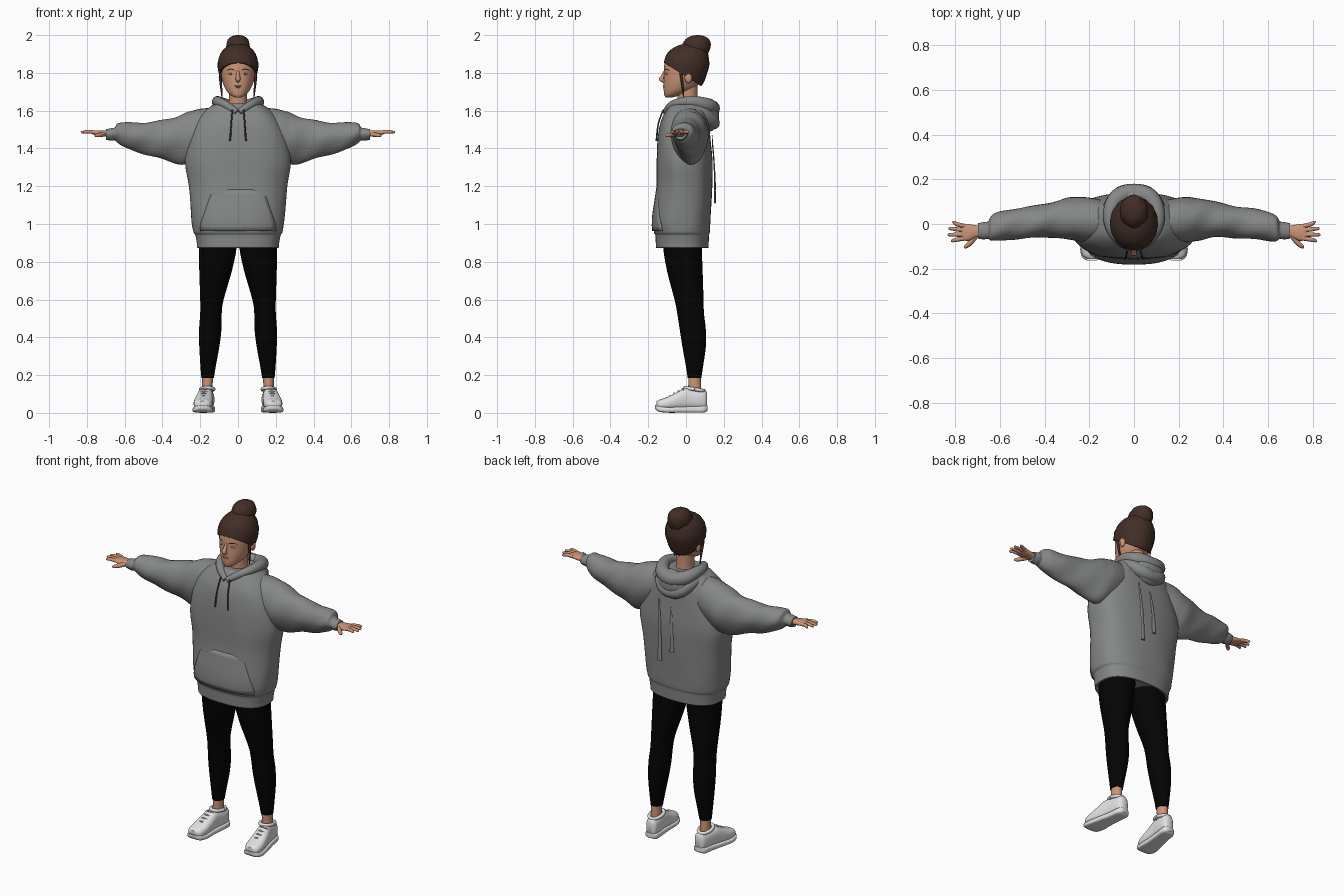
import bpy, bmesh, math
from mathutils import Vector


def material(name, *rgb):
    m = bpy.data.materials.new(name)
    m.diffuse_color = (*rgb, 1)
    return m


GREY = material("hoodie grey", .235, .245, .238)
SKIN = material("skin", .60, .30, .185)
HAIR = material("brown hair", .055, .027, .020)
BLACK = material("legging black", .0012, .0012, .0012)
WHITE = material("shoe white", .76, .76, .76)
LACE = material("lace grey", .42, .42, .42)
CORD = material("dark cord", .06, .06, .06)
LIPS = material("lip pink", .46, .19, .13)
EYE = material("eye white", .55, .48, .42)
IRIS = material("iris dark", .05, .035, .025)


def spline(rows, k):
    """Catmull-Rom interpolation of rows of numbers, k steps per span."""
    out = []
    for i in range(len(rows) - 1):
        a, b, c, d = rows[max(i - 1, 0)], rows[i], rows[i + 1], rows[min(i + 2, len(rows) - 1)]
        for j in range(k):
            t = j / k
            out.append([.5 * (2 * q + (r - p) * t + (2 * p - 5 * q + 4 * r - s) * t * t
                              + (3 * q - p - 3 * r + s) * t ** 3) for p, q, r, s in zip(a, b, c, d)])
    return out + [list(rows[-1])]


def finish(name, bm, mat, angle=50):
    bmesh.ops.recalc_face_normals(bm, faces=bm.faces)
    me = bpy.data.meshes.new(name)
    bm.to_mesh(me)
    bm.free()
    me.materials.append(mat)
    me.polygons.foreach_set("use_smooth", [True] * len(me.polygons))
    me.set_sharp_from_angle(angle=math.radians(angle))
    ob = bpy.data.objects.new(name, me)
    bpy.context.collection.objects.link(ob)
    return ob


def skin_rings(rings):
    bm = bmesh.new()
    vs = [[bm.verts.new(p) for p in r] for r in rings]
    n = len(vs[0])
    for a, b in zip(vs, vs[1:]):
        for i in range(n):
            bm.faces.new((a[i], a[(i + 1) % n], b[(i + 1) % n], b[i]))
    bm.faces.new(vs[0])
    bm.faces.new(vs[-1])
    return bm


def loft(rows, axis, n=32, k=4, power=2.0, ripple=None, taper=0.0):
    """Rows are (t, p, q, rp, rq): place on the axis, centre and radii across it."""
    rings = []
    for t, p, q, rp, rq in spline(rows, k):
        ring = []
        for i in range(n):
            a = 2 * math.pi * i / n
            c, s = math.cos(a), math.sin(a)
            f = 1 + (ripple(a, t) if ripple else 0)
            u = p + math.copysign(abs(c) ** (2 / power), c) * rp * f * (1 + taper * min(s, 0))
            v = q + math.copysign(abs(s) ** (2 / power), s) * rq * f
            ring.append({"x": (t, u, v), "y": (u, t, v), "z": (u, v, t)}[axis])
        rings.append(ring)
    return skin_rings(rings)


def tube(name, rows, mat, n=10, k=4, flat=1.0):
    """Round tube along points (x, y, z, radius)."""
    pts = spline(rows, k)
    rings = []
    for i, (x, y, z, r) in enumerate(pts):
        d = (Vector(pts[min(i + 1, len(pts) - 1)][:3]) - Vector(pts[max(i - 1, 0)][:3])).normalized()
        ref = Vector((0, 0, 1)) if abs(d.z) < .8 else Vector((0, 1, 0))
        u = d.cross(ref).normalized()
        v = u.cross(d)
        rings.append([Vector((x, y, z)) + r * (math.cos(2 * math.pi * j / n) * u
                      + flat * math.sin(2 * math.pi * j / n) * v) for j in range(n)])
    return finish(name, skin_rings(rings), mat)


def ball(name, c, r, mat, n=24):
    bm = bmesh.new()
    bmesh.ops.create_uvsphere(bm, u_segments=n, v_segments=n // 2, radius=1)
    for v in bm.verts:
        v.co = Vector(c) + Vector(v.co[i] * r[i] for i in range(3))
    return finish(name, bm, mat)


def arc(half):
    """Mirror half a path (starting at x = 0) into a full one."""
    return [(-x, y, z, r) for x, y, z, r in reversed(half[1:])] + half


# Hoodie body with hem band
TORSO = [(.90, 0, -.02, .17, .10), (.872, 0, -.02, .212, .135), (.90, 0, -.02, .218, .14),
         (.942, 0, -.02, .226, .142), (.958, 0, -.022, .236, .148), (1.03, 0, -.022, .247, .152),
         (1.20, 0, -.010, .260, .148), (1.33, 0, -.008, .280, .148), (1.45, 0, -.010, .262, .140),
         (1.54, 0, -.006, .225, .128), (1.60, 0, .002, .175, .108), (1.635, 0, .01, .12, .092),
         (1.638, 0, .01, .06, .06)]
fold = lambda a, t: .010 * math.sin(7 * a + 5 * t) * math.sin(9 * t) if t > .97 else 0
finish("hoodie_body", loft(TORSO, "z", 64, 4, 2.5, fold), GREY, 40)


def front_y(x, z):
    t, p, q, rp, rq = min(spline(TORSO[4:], 12), key=lambda r: abs(r[0] - z))
    return q - rq * (1 - min(abs(x) / rp, .99) ** 2.5) ** .4


# Front pouch pocket following the body, blending in at its top
bm = bmesh.new()
grid = []
for j in range(9):
    z = .962 + .22 * j / 8
    w = .20 if z < 1.0 else .20 - .065 * (z - 1.0) / .182
    grid.append([bm.verts.new((w * i / 8, front_y(w * i / 8, z) - .009 + .009 * j / 8, z)) for i in range(-8, 9)])
for a, b in zip(grid, grid[1:]):
    for i in range(16):
        bm.faces.new((a[i], a[i + 1], b[i + 1], b[i]))
pocket = finish("pouch_pocket", bm, GREY)
pocket.modifiers.new("thickness", "SOLIDIFY").thickness = .007

# Hood rolled round the neck and hanging behind
tube("hood_rim", arc([(0, .140, 1.612, .040), (.07, .118, 1.625, .040), (.106, .055, 1.645, .032),
                      (.102, -.015, 1.646, .026), (.062, -.075, 1.628, .022), (.005, -.110, 1.592, .016)]), GREY, 14, 5)
tube("hood_drape", arc([(0, .145, 1.535, .034), (.055, .132, 1.55, .038), (.098, .085, 1.59, .036),
                        (.120, .02, 1.612, .025), (.12, -.03, 1.612, .015)]), GREY, 14, 5)
ball("hood_back", (0, .125, 1.575), (.095, .050, .085), GREY)

# Ribbon strips on the back
for i, x in enumerate((.07, -.01)):
    tube(f"back_strip_{i}", [(x + .012, .138, 1.47 - .03 * i, .005), (x, .150, 1.30, .010),
                             (x - .004, .154, 1.11 + .07 * i, .014)], GREY, 8, 4, .35)

# Neck, head and face
finish("neck", loft([(1.58, 0, .015, .058, .055), (1.64, 0, .008, .048, .052),
                     (1.74, 0, .008, .05, .054)], "z"), SKIN)
finish("head", loft([(1.671, 0, -.088, .018, .020), (1.683, 0, -.070, .040, .045),
                     (1.71, 0, -.042, .064, .076), (1.75, 0, -.020, .081, .098),
                     (1.79, 0, -.010, .089, .106), (1.83, 0, -.008, .091, .108),
                     (1.87, 0, -.006, .086, .102), (1.91, 0, 0, .060, .080), (1.93, 0, 0, .02, .03)],
                    "z", 36), SKIN)
tube("nose", [(0, -.111, 1.81, .007), (0, -.121, 1.785, .010), (0, -.131, 1.767, .013),
              (0, -.116, 1.757, .010)], SKIN)
ball("upper_lip", (0, -.113, 1.731), (.020, .011, .004), LIPS, 16)
ball("lower_lip", (0, -.110, 1.724), (.017, .011, .005), LIPS, 16)
for s, side in ((1, "left"), (-1, "right")):
    ball(f"{side}_eye", (s * .036, -.101, 1.795), (.014, .008, .006), EYE, 16)
    ball(f"{side}_iris", (s * .036, -.106, 1.795), (.005, .004, .005), IRIS, 12)
    tube(f"{side}_eyebrow", [(s * .016, -.113, 1.814, .002), (s * .038, -.106, 1.820, .003),
                             (s * .058, -.090, 1.814, .002)], HAIR, 6)
    ball(f"{side}_ear", (s * .091, .012, 1.775), (.011, .020, .030), SKIN, 16)
    tube(f"{side}_hair_strand", [(s * .092, -.035, 1.84, .006), (s * .092, -.022, 1.76, .007),
                                 (s * .084, -.012, 1.67, .003)], HAIR, 8)

# Hair: swept-up cap cut along a slanted hairline, with a bun
strand = lambda a, t: .014 * math.sin(16 * a + 90 * t)
bm = loft([(1.70, 0, -.02, .060, .075), (1.74, 0, -.010, .084, .098), (1.79, 0, -.003, .100, .112),
           (1.84, 0, .002, .107, .120), (1.88, 0, .005, .101, .115), (1.92, 0, .012, .080, .096),
           (1.948, 0, .025, .045, .058), (1.955, 0, .03, .01, .01)], "z", 64, 5, 2.0, strand)
bmesh.ops.bisect_plane(bm, geom=bm.verts[:] + bm.edges[:] + bm.faces[:], plane_co=(0, 0, 1.780),
                       plane_no=(0, .63, 1), clear_inner=True)
bmesh.ops.holes_fill(bm, edges=[e for e in bm.edges if e.is_boundary])
finish("hair_cap", bm, HAIR)
finish("hair_bun", loft([(1.875, 0, .055, .035, .045), (1.90, 0, .056, .052, .062), (1.94, 0, .055, .063, .074),
                         (1.975, 0, .060, .054, .064), (1.994, 0, .062, .032, .038), (2.0, 0, .062, .008, .008)],
                        "z", 40, 4, 2, lambda a, t: .03 * math.sin(6 * a + 70 * t)), HAIR)

for s, side in ((1, "left"), (-1, "right")):
    # Hood cord
    tube(f"{side}_hood_cord", [(s * .030, -.120, 1.605, .004), (s * .036, front_y(.04, 1.53) - .010, 1.53, .004),
                               (s * .042, front_y(.04, 1.44) - .006, 1.44, .005)], CORD, 8)

    # Draped sleeve with gathered end and cuff
    finish(f"{side}_sleeve", loft(
        [(s * x, y, z, a, b) for x, y, z, a, b in
         [(.10, .01, 1.51, .085, .105), (.20, .018, 1.475, .100, .135), (.28, .022, 1.45, .096, .136),
          (.36, .020, 1.445, .080, .114), (.46, .008, 1.45, .071, .090), (.55, -.002, 1.461, .068, .076),
          (.61, -.012, 1.474, .064, .063), (.638, -.020, 1.482, .055, .051), (.652, -.027, 1.477, .039, .035),
          (.672, -.030, 1.474, .039, .033), (.698, -.031, 1.474, .034, .028)]], "x", 32, 5, 2.1,
        lambda a, t: .03 * math.sin(3 * a + 38 * t) * (.25 < abs(t) < .64), .25), GREY)

    # Hand: palm, four fingers and thumb
    finish(f"{side}_palm", loft(
        [(s * x, y, z, a, b) for x, y, z, a, b in
         [(.675, -.031, 1.476, .022, .018), (.705, -.033, 1.479, .027, .016),
          (.74, -.038, 1.482, .037, .014), (.77, -.038, 1.484, .034, .010)]], "x", 20, 4, 2.4), SKIN)
    for i, (y0, x1, y1) in enumerate([(-.010, .812, .008), (-.028, .829, -.020),
                                      (-.047, .832, -.048), (-.064, .818, -.075)]):
        tube(f"{side}_finger_{i}", [(s * .755, y0, 1.484, .010), (s * .79, (y0 + y1) / 2, 1.489, .0095),
                                    (s * (x1 - .006), y1, 1.486, .007), (s * x1, y1, 1.485, .003)], SKIN, 10, 3)
    tube(f"{side}_thumb", [(s * .705, -.048, 1.476, .013), (s * .728, -.080, 1.472, .012),
                           (s * .75, -.100, 1.468, .009), (s * .758, -.107, 1.467, .003)], SKIN, 10, 3)

    # Legging and bare ankle
    finish(f"{side}_legging", loft(
        [(.96, s * .104, -.018, .098, .102), (.87, s * .107, -.018, .099, .102), (.75, s * .119, -.006, .086, .094),
         (.60, s * .138, .016, .062, .077), (.53, s * .143, .024, .057, .071), (.44, s * .147, .036, .059, .069),
         (.35, s * .152, .043, .053, .062), (.25, s * .158, .045, .041, .046),
         (.185, s * .161, .045, .033, .036)], "z", 32, 5), BLACK)
    finish(f"{side}_ankle", loft([(.20, s * .161, .045, .030, .033), (.15, s * .162, .046, .028, .034),
                                  (.09, s * .163, .046, .030, .036)], "z", 20), SKIN)

    # Trainer: sole, upper, collar pad and laces
    UPPER = [(-.155, .188, .042, .022, .020), (-.14, .188, .044, .042, .026), (-.10, .185, .050, .050, .034),
             (-.05, .180, .062, .047, .046), (-.005, .174, .074, .042, .058), (.03, .168, .073, .040, .055),
             (.07, .163, .070, .038, .052), (.10, .160, .068, .032, .052), (.112, .160, .064, .018, .040)]
    finish(f"{side}_shoe_upper", loft([(t, s * p, q, a, b) for t, p, q, a, b in UPPER], "y", 28, 4, 2.5), WHITE)
    finish(f"{side}_shoe_sole", loft(
        [(t, s * p, q, a, b) for t, p, q, a, b in
         [(-.163, .188, .032, .022, .010), (-.145, .188, .022, .046, .015), (-.10, .186, .016, .054, .015),
          (-.03, .178, .017, .047, .016), (.04, .167, .018, .042, .017), (.095, .161, .020, .039, .018),
          (.115, .160, .026, .022, .014)]], "y", 28, 4, 4), WHITE)
    tube(f"{side}_shoe_collar", [(s * .163 + .034 * math.cos(a), .045 + .05 * math.sin(a), .125 - .008 * math.sin(a), .010)
                                 for a in [math.pi * i / 6 for i in range(13)]], WHITE, 8, 2)
    for i, (y, z) in enumerate([(-.085, .088), (-.062, .101), (-.040, .113), (-.018, .126)]):
        x = s * (.183 - .002 * i)
        tube(f"{side}_lace_{i}", [(x - .026, y + .006, z - .007, .004), (x, y, z + .002, .005),
                                  (x + .026, y + .006, z - .007, .004)], LACE, 8, 3)
